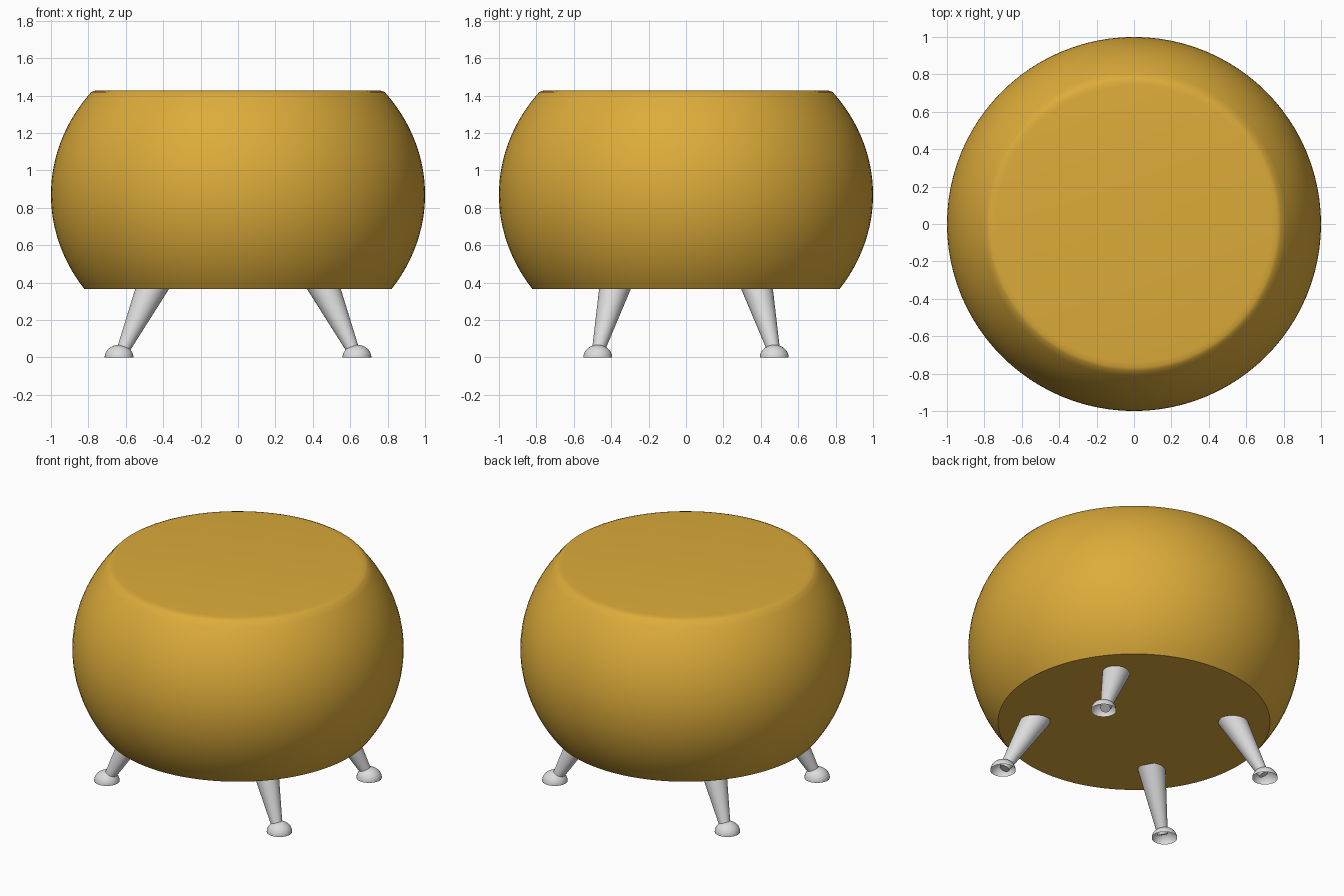
import bpy, math
from mathutils import Vector

if "Cube" in bpy.data.objects:
    bpy.data.objects.remove(bpy.data.objects["Cube"])


def material(name, color):
    m = bpy.data.materials.new(name)
    m.diffuse_color = (*color, 1)
    m.use_nodes = True
    m.node_tree.nodes["Principled BSDF"].inputs["Base Color"].default_value = m.diffuse_color
    return m


GOLD = material("mustard fabric", (0.72, 0.41, 0.042))
METAL = material("light grey metal", (0.72, 0.72, 0.72))


def lathe(name, profile, steps, mat, loc=(0, 0, 0), axis=(0, 0, 1), angle=35):
    """Spin (radius, height) points round the axis; radius 0 makes a pole."""
    verts, rings, faces = [], [], []
    for r, z in profile:
        if r == 0:
            rings.append([len(verts)] * steps)
            verts.append((0, 0, z))
        else:
            rings.append(list(range(len(verts), len(verts) + steps)))
            verts += [(r * math.cos(2 * math.pi * i / steps),
                       r * math.sin(2 * math.pi * i / steps), z) for i in range(steps)]
    for a, b in zip(rings, rings[1:]):
        for i in range(steps):
            j = (i + 1) % steps
            faces.append(list(dict.fromkeys((a[i], a[j], b[j], b[i]))))
    mesh = bpy.data.meshes.new(name)
    mesh.from_pydata(verts, [], faces)
    mesh.materials.append(mat)
    ob = bpy.data.objects.new(name, mesh)
    bpy.context.collection.objects.link(ob)
    ob.location = loc
    ob.rotation_euler = Vector(axis).to_track_quat('Z', 'Y').to_euler()
    bpy.ops.object.select_all(action='DESELECT')
    ob.select_set(True)
    bpy.context.view_layer.objects.active = ob
    bpy.ops.object.shade_smooth_by_angle(angle=math.radians(angle))
    return ob


# Round cushion: truncated ellipsoid with a small softened top rim
BOTTOM, RIM, MID, HALF = 0.365, 1.418, 0.87, 0.885
side = []
for i in range(33):
    z = BOTTOM + (RIM - BOTTOM) * i / 32
    side.append((math.sqrt(1 - ((z - MID) / HALF) ** 2), z))
cushion = [(0, BOTTOM)] + side + [(0.768, 1.425), (0.74, 1.428), (0, 1.428)]
lathe("cushion", cushion, 96, GOLD)

# Four splayed tapered legs with hollow dome feet
dome = [(0.077 * math.cos(t), 0.067 * math.sin(t))
        for t in (math.pi / 2 * i / 10 for i in range(10))] + [(0, 0.067)]
for sx, side_name in ((-1, "left"), (1, "right")):
    for sy, end_name in ((-1, "front"), (1, "back")):
        low = Vector((0.624 * sx, 0.474 * sy, 0.02))
        high = Vector((0.449 * sx, 0.374 * sy, 0.40))
        length = (high - low).length
        lathe(f"{end_name}_{side_name}_leg",
              [(0, 0), (0.031, 0), (0.087, length), (0, length)],
              32, METAL, low, high - low)
        lathe(f"{end_name}_{side_name}_foot", dome, 32, METAL,
              (0.636 * sx, 0.472 * sy, 0))
